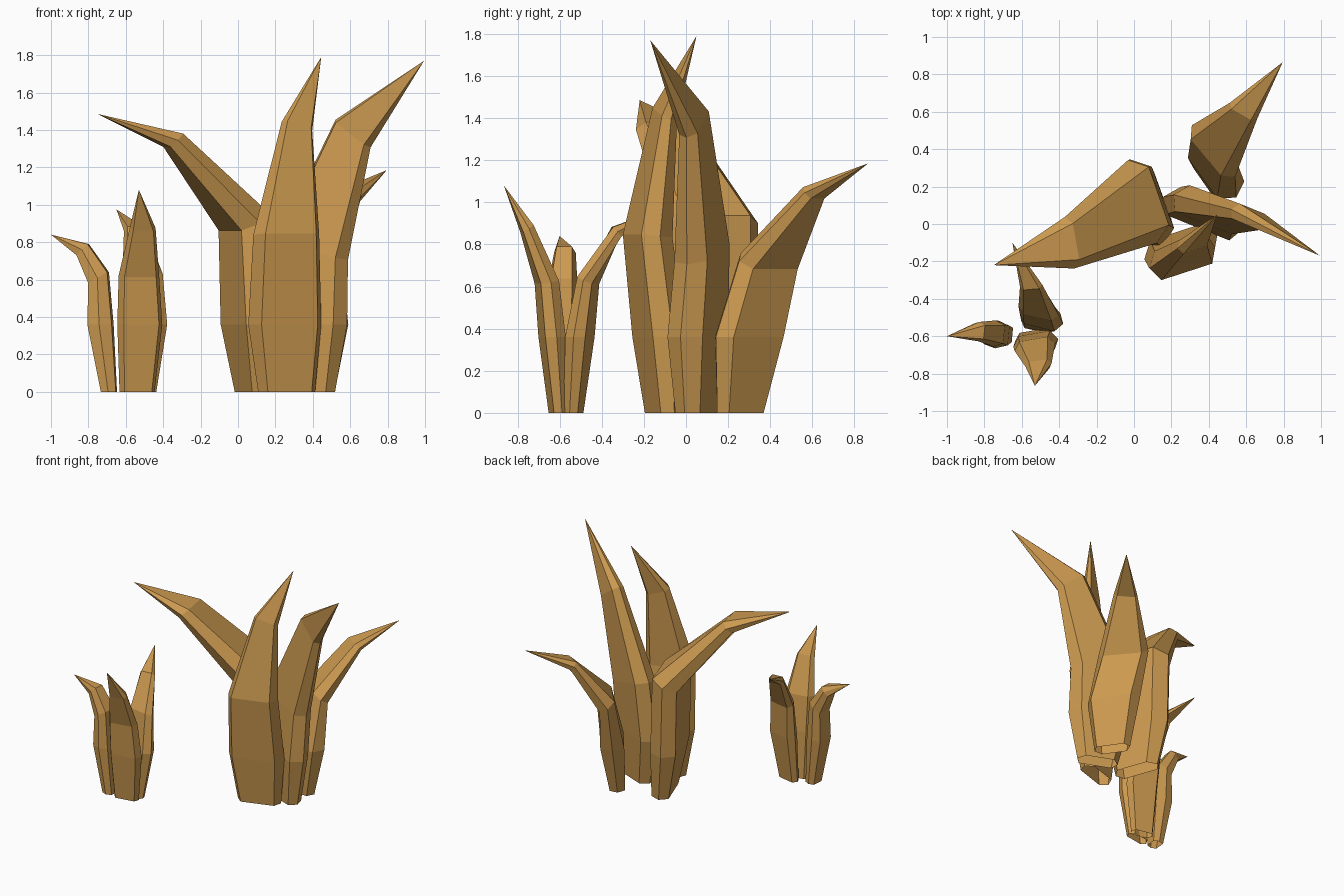
import bpy, bmesh
from math import radians, sin, cos
from mathutils import Vector

tan = bpy.data.materials.new("dry_leaf_tan")
tan.diffuse_color = (0.60, 0.32, 0.08, 1)


def leaf(name, rings, tip, outer=0.7, inner=0.7):
    """Six-sided blade, open at the base. Ring: x, y, z, outward heading,
    half width, half thickness, tilt of the thickness, roll of the width."""
    bm = bmesh.new()
    loops = []
    for x, y, z, head, w, t, tilt, roll in rings:
        h, ti, ro = radians(head), radians(tilt), radians(roll)
        out = Vector((cos(h) * cos(ti), sin(h) * cos(ti), -sin(ti))) * t
        side = Vector((-sin(h) * cos(ro), cos(h) * cos(ro), sin(ro))) * w
        c = Vector((x, y, z))
        hexagon = [(outer, 1), (1, 0), (inner, -1), (-inner, -1), (-1, 0), (-outer, 1)]
        loops.append([bm.verts.new(c + side * a + out * b) for a, b in hexagon])
    point = bm.verts.new(tip)
    for lo, hi in zip(loops, loops[1:]):
        for i in range(6):
            j = (i + 1) % 6
            bm.faces.new((lo[i], lo[j], hi[j], hi[i]))
    for i in range(6):
        bm.faces.new((loops[-1][i], loops[-1][(i + 1) % 6], point))
    me = bpy.data.meshes.new(name)
    bm.to_mesh(me)
    bm.free()
    me.materials.append(tan)
    ob = bpy.data.objects.new(name, me)
    bpy.context.collection.objects.link(ob)


# Large clump
leaf("large_leaf_left", [
    (0.09, 0.135, 0, 200, 0.17, 0.065, 0, 0),
    (0.065, 0.11, 0.36, 200, 0.25, 0.095, 0, 0),
    (0.045, 0.12, 0.90, 199, 0.235, 0.10, 22, 0),
    (-0.345, -0.10, 1.345, 190, 0.14, 0.05, 45, 0)],
    (-0.75, -0.22, 1.485), 0.8, 0.7)
leaf("large_leaf_front", [
    (0.26, -0.105, 0, -72, 0.16, 0.055, 0, 0),
    (0.25, -0.125, 0.36, -72, 0.205, 0.085, 0, 0),
    (0.258, -0.18, 0.84, -72, 0.185, 0.08, -5, 0),
    (0.315, -0.10, 1.42, -70, 0.09, 0.04, -15, -15)],
    (0.445, 0.05, 1.79), 0.77, 0.7)
leaf("large_leaf_right", [
    (0.38, 0.05, 0, -112, 0.15, 0.06, 0, 0),
    (0.37, 0.06, 0.36, -112, 0.23, 0.085, 0, 0),
    (0.40, 0.08, 0.76, -112, 0.21, 0.08, 0, -15),
    (0.615, 0.04, 1.38, -112, 0.125, 0.045, 0, -36)],
    (0.995, -0.17, 1.77), 0.8, 0.7)
leaf("large_leaf_back", [
    (0.415, 0.255, 0, 35, 0.13, 0.055, 0, 0),
    (0.435, 0.295, 0.36, 36, 0.19, 0.085, 0, 0),
    (0.425, 0.39, 0.72, 40, 0.18, 0.065, 35, 0),
    (0.585, 0.605, 1.045, 60, 0.085, 0.035, 50, 0)],
    (0.795, 0.865, 1.185), 0.77, 0.7)

# Small clump
leaf("small_leaf_front", [
    (-0.54, -0.605, 0, -80, 0.095, 0.035, 0, 0),
    (-0.525, -0.635, 0.36, -80, 0.122, 0.05, 0, 0),
    (-0.53, -0.66, 0.62, -80, 0.11, 0.045, 8, 0),
    (-0.51, -0.755, 0.875, -82, 0.07, 0.03, 35, 0)],
    (-0.53, -0.865, 1.08), 0.78, 0.7)
leaf("small_leaf_back", [
    (-0.52, -0.535, 0, 78, 0.085, 0.035, 0, 0),
    (-0.495, -0.505, 0.36, 76, 0.12, 0.05, 0, 0),
    (-0.51, -0.465, 0.63, 78, 0.11, 0.04, 25, 0),
    (-0.55, -0.33, 0.86, 95, 0.06, 0.03, 50, 0)],
    (-0.65, -0.10, 0.975), 0.77, 0.7)
leaf("small_leaf_left", [
    (-0.69, -0.59, 0, 175, 0.055, 0.04, 0, 0),
    (-0.735, -0.59, 0.36, 174, 0.075, 0.065, 0, 0),
    (-0.745, -0.585, 0.61, 174, 0.07, 0.058, 30, 0),
    (-0.83, -0.575, 0.76, 174, 0.052, 0.042, 45, 0)],
    (-1.0, -0.60, 0.84), 0.77, 0.7)
